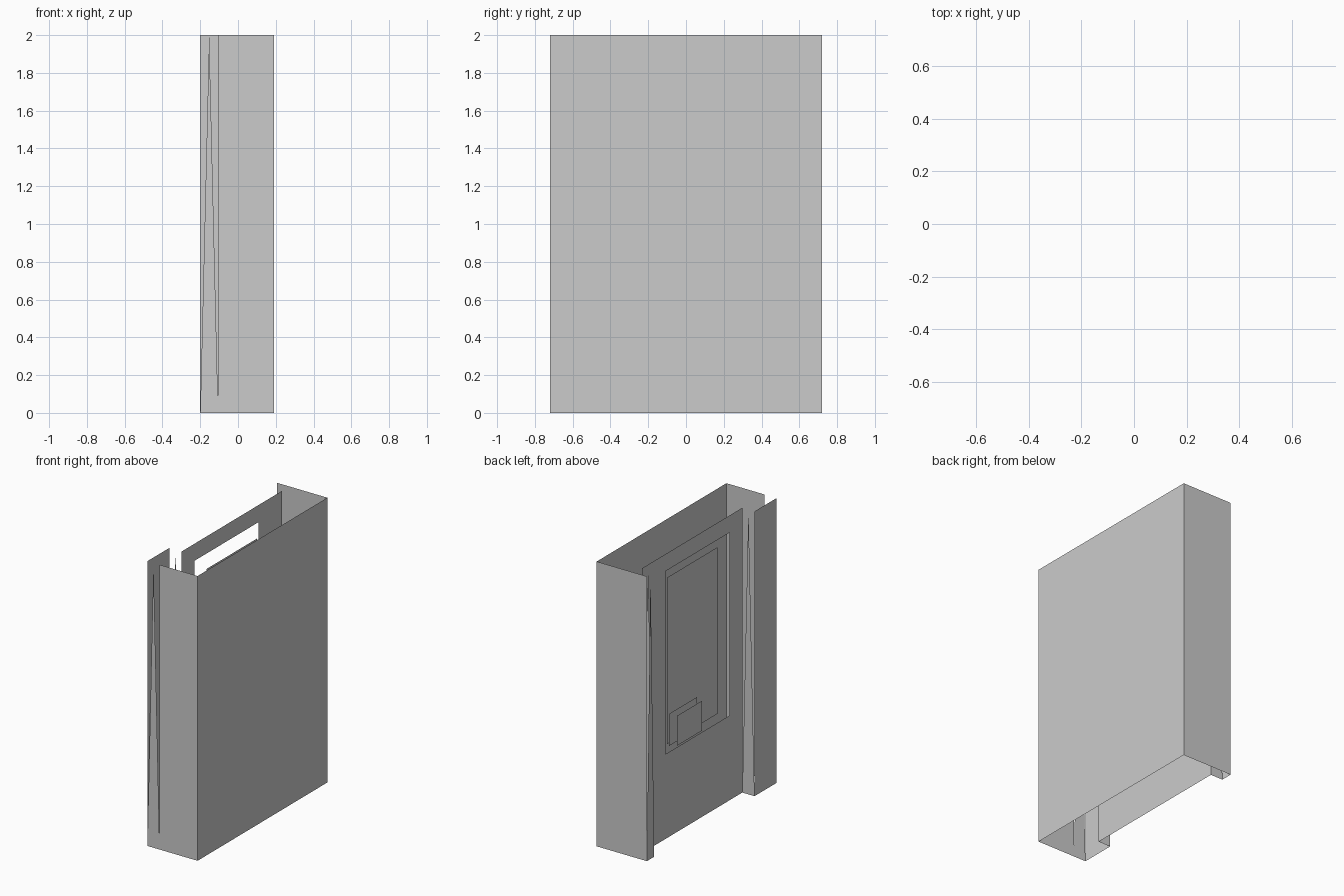
import bpy

if "Cube" in bpy.data.objects:
    bpy.data.objects.remove(bpy.data.objects["Cube"])

H = 2.0
XF, XM, XB = -0.2, -0.105, 0.19      # pier face, recessed wall, flat rear wall
Y0, Y1, Y2, Y3 = -0.72, -0.475, 0.638, 0.72


def sheet(name, polys):
    """Zero-thickness vertical faces, each a list of 3D points."""
    verts, faces = [], []
    for p in polys:
        faces.append(list(range(len(verts), len(verts) + len(p))))
        verts += p
    me = bpy.data.meshes.new(name)
    me.from_pydata(verts, [], faces)
    ob = bpy.data.objects.new(name, me)
    bpy.context.collection.objects.link(ob)
    return ob


def quad(a, b, z0=0.0, z1=H):
    return [(*a, z0), (*b, z0), (*b, z1), (*a, z1)]


def spike(a, b):
    """Triangle with a full base and its tip at the top."""
    mid = ((a[0] + b[0]) / 2, (a[1] + b[1]) / 2)
    return [(*a, 0), (*b, 0), (*mid, H)]


def panel(name, x, y0, y1, z0, z1):
    return sheet(name, [quad((x, y1), (x, y0), z0, z1)])


# outer shell
sheet("rear_wall", [quad((XB, Y0), (XB, Y3))])
sheet("front_side_wall", [quad((XM, Y0), (XB, Y0))])
sheet("back_side_wall", [quad((XB, Y3), (XF, Y3))])

# wide pier with tapering side faces
sheet("wide_pier_face", [quad((XF, Y1), (XF, Y0))])
sheet("wide_pier_sides", [spike((XF, Y0), (XM, Y0)), spike((XM, Y1), (XF, Y1))])

# narrow tapering pier
sheet("narrow_pier", [spike((XF, Y3), (XF, Y2)), spike((XF, Y2), (XM, Y2))])

# recessed wall around the window opening
WY0, WY1, WZ0, WZ1 = -0.33, 0.377, 0.595, 1.88
sheet("recessed_wall", [
    quad((XM, WY0), (XM, Y1)),
    quad((XM, Y2), (XM, WY1)),
    quad((XM, WY1), (XM, WY0), 0, WZ0),
    quad((XM, WY1), (XM, WY0), WZ1, H),
])

# window pane set behind the opening, with a small two-layer box front
panel("window_pane", -0.07, -0.25, 0.313, 0.63, 1.80)
panel("box_back", -0.095, 0.012, 0.322, 0.63, 0.855)
panel("box_front", -0.145, 0.028, 0.306, 0.638, 0.848)
